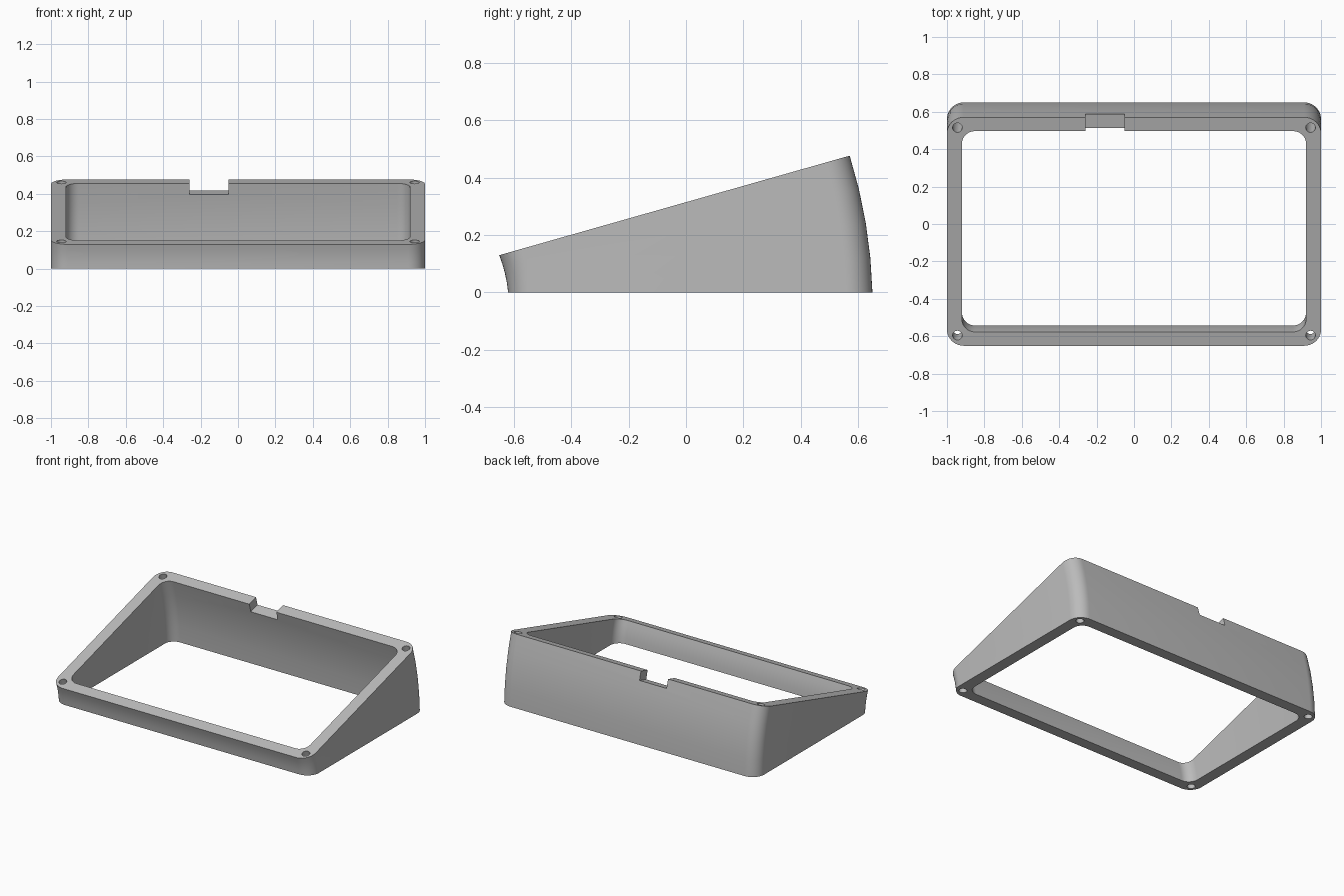
import bpy, bmesh
from math import sin, cos, pi, radians
from mathutils import Matrix, Vector

cube = bpy.data.objects.get("Cube")
if cube:
    bpy.data.objects.remove(cube, do_unlink=True)

AXIS_Y = -1.108          # hinge line that the frame outline swings about
TILT = radians(15.85)
STEPS = 4
FRONT, BACK = 0.488, 1.758   # distance of the outer walls from the hinge

grey = bpy.data.materials.new("warm_grey")
grey.use_nodes = True
colour = (0.5, 0.5, 0.5, 1)
grey.diffuse_color = colour
grey.node_tree.nodes["Principled BSDF"].inputs["Base Color"].default_value = colour


def rounded_rect(x, r0, r1, radius, n=10):
    """Outline as (x, distance from hinge) points."""
    corners = [(x, r1, 0), (-x, r1, 1), (-x, r0, 2), (x, r0, 3)]
    points = []
    for cx, cr, quarter in corners:
        ox = cx - radius if cx > 0 else cx + radius
        orr = cr - radius if cr == r1 else cr + radius
        for i in range(n + 1):
            a = (quarter + i / n) * pi / 2
            points.append((ox + radius * cos(a), orr + radius * sin(a)))
    return points


def circle(x, r, radius, n=20):
    return [(x + radius * cos(2 * pi * i / n), r + radius * sin(2 * pi * i / n))
            for i in range(n)]


def swing(x, r, t):
    r -= 0.013 * t
    return Vector((x, AXIS_Y + r * cos(TILT * t), r * sin(TILT * t)))


# Frame: outer wall, inner wall and four screw holes swept along the arc
outlines = [rounded_rect(1.0, FRONT, BACK, 0.09),
            rounded_rect(0.92, FRONT + 0.077, BACK - 0.077, 0.07)]
for sx in (-1, 1):
    for r in (FRONT + 0.058, BACK - 0.058):
        outlines.append(circle(sx * 0.944, r, 0.026))

bm = bmesh.new()
cap_edges = {0: [], STEPS: []}
for outline in outlines:
    rings = [[bm.verts.new(swing(x, r, s / STEPS)) for x, r in outline]
             for s in range(STEPS + 1)]
    n = len(outline)
    for low, high in zip(rings, rings[1:]):
        for i in range(n):
            j = (i + 1) % n
            bm.faces.new((low[i], low[j], high[j], high[i]))
    for s in cap_edges:
        cap_edges[s] += [bm.edges.get((rings[s][i], rings[s][(i + 1) % n]))
                         for i in range(n)]

# Flat bottom and sloping top faces
normals = {0: Vector((0, 0, -1)), STEPS: Vector((0, -sin(TILT), cos(TILT)))}
for s, edges in cap_edges.items():
    bmesh.ops.triangle_fill(bm, use_beauty=True, use_dissolve=False,
                            edges=edges, normal=normals[s])
bmesh.ops.recalc_face_normals(bm, faces=bm.faces)

mesh = bpy.data.meshes.new("tilted_frame")
bm.to_mesh(mesh)
bm.free()
frame = bpy.data.objects.new("tilted_frame", mesh)
bpy.context.collection.objects.link(frame)
mesh.materials.append(grey)

# Cable notch through the top of the back wall
depth, height = 0.062, 0.3
bpy.ops.mesh.primitive_cube_add(size=1)
cutter = bpy.context.object
cutter.name = "notch_cutter"
cutter.data.materials.append(grey)
cutter.matrix_world = (Matrix.Translation((0, AXIS_Y, 0))
                       @ Matrix.Rotation(TILT, 4, 'X')
                       @ Matrix.Translation((-0.155, BACK - 0.05, height / 2 - depth))
                       @ Matrix.Diagonal((0.21, 0.24, height, 1)))
cutter.hide_render = True

notch = frame.modifiers.new("cable_notch", 'BOOLEAN')
notch.operation = 'DIFFERENCE'
notch.solver = 'EXACT'
notch.object = cutter
bpy.ops.object.select_all(action='DESELECT')
frame.select_set(True)
bpy.context.view_layer.objects.active = frame
bpy.ops.object.modifier_apply(modifier=notch.name)
bpy.data.objects.remove(cutter, do_unlink=True)

bpy.ops.object.shade_smooth_by_angle(angle=radians(30))
